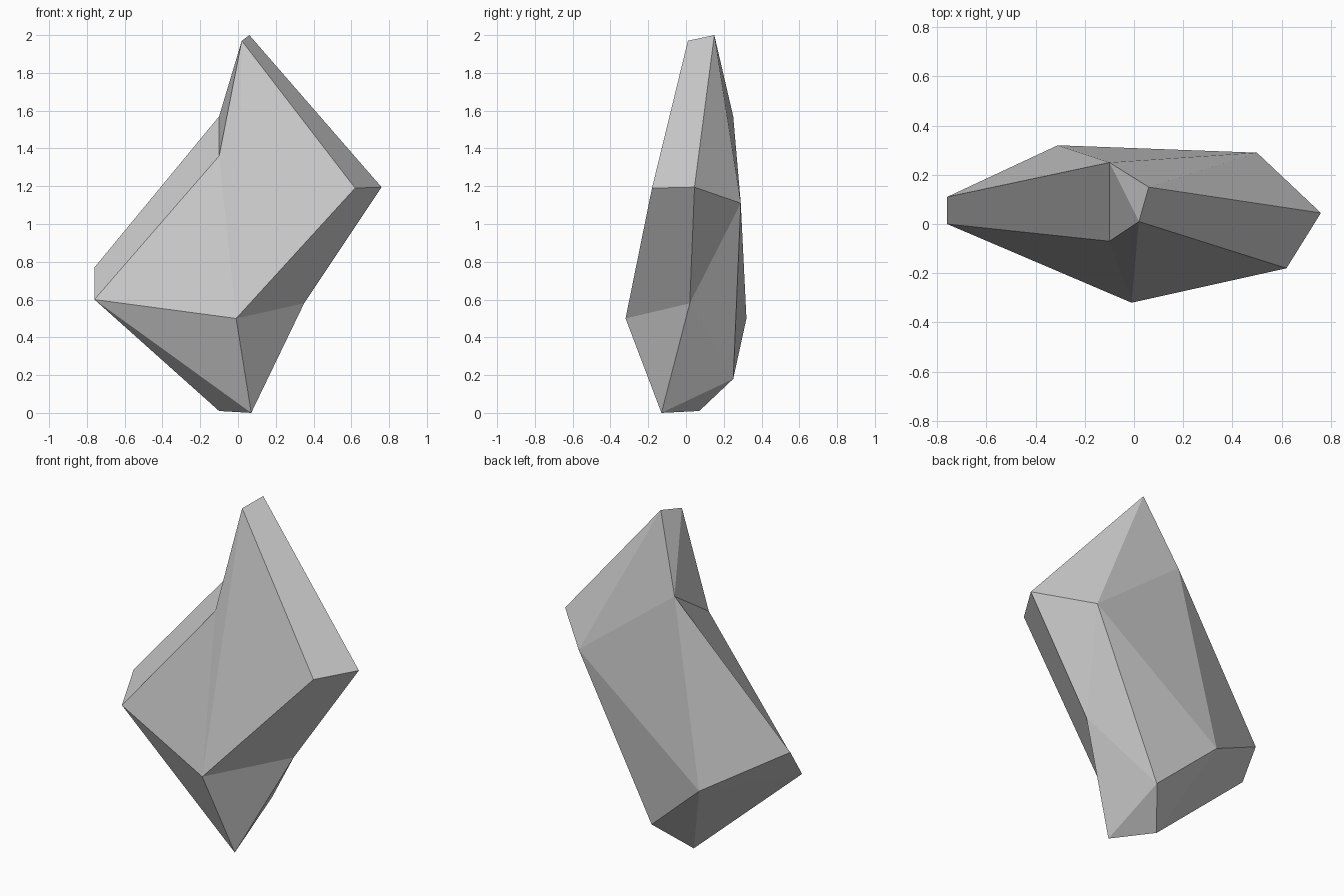
import bpy
import bmesh

cube = bpy.data.objects.get("Cube")
if cube:
    bpy.data.objects.remove(cube, do_unlink=True)

# One plain stone colour
stone = bpy.data.materials.new("stone_grey")
stone.use_nodes = True
stone.diffuse_color = (0.6, 0.6, 0.6, 1)
shader = next(n for n in stone.node_tree.nodes if n.type == "BSDF_PRINCIPLED")
shader.inputs["Base Color"].default_value = stone.diffuse_color
shader.inputs["Roughness"].default_value = 0.9

# Corners of the chipped rock
corners = {
    "peak_front": (0.02, 0.01, 1.97),
    "peak_back": (0.06, 0.15, 2.0),
    "notch_front": (-0.10, -0.07, 1.36),
    "notch_back": (-0.10, 0.25, 1.57),
    "west_front": (-0.76, 0.0, 0.60),
    "west_back": (-0.76, 0.11, 0.77),
    "belly": (-0.01, -0.32, 0.50),
    "east_front": (0.62, -0.18, 1.19),
    "east_tip": (0.76, 0.045, 1.195),
    "east_back": (0.50, 0.29, 1.11),
    "waist": (0.35, 0.02, 0.58),
    "foot_front": (0.07, -0.13, 0.0),
    "foot_mid": (-0.10, 0.07, 0.01),
    "foot_back": (0.05, 0.25, 0.18),
    "back_bulge": (-0.31, 0.32, 0.50),
}

# Facets, each named by its corners
facets = [
    # front
    "west_front belly notch_front",
    "notch_front belly peak_front",
    "peak_front belly east_front",
    # peak and notch
    "peak_front east_front east_tip peak_back",
    "notch_front peak_front notch_back",
    "notch_back peak_front peak_back",
    "west_front notch_front notch_back west_back",
    # right flank
    "belly waist east_tip east_front",
    "east_tip waist east_back",
    "peak_back east_tip east_back",
    "east_back waist foot_back",
    # underside
    "belly foot_front waist",
    "waist foot_front foot_back",
    "west_front foot_front belly",
    "west_front foot_mid foot_front",
    "foot_front foot_mid foot_back",
    "west_front back_bulge foot_mid",
    "foot_mid back_bulge foot_back",
    # back
    "west_front west_back back_bulge",
    "west_back notch_back back_bulge",
    "notch_back east_back back_bulge",
    "notch_back peak_back east_back",
    "back_bulge east_back foot_back",
]

# Build the rock as one closed, flat-shaded mesh
bm = bmesh.new()
points = {name: bm.verts.new(co) for name, co in corners.items()}
for facet in facets:
    bm.faces.new([points[name] for name in facet.split()])
bmesh.ops.recalc_face_normals(bm, faces=bm.faces)

mesh = bpy.data.meshes.new("rock")
bm.to_mesh(mesh)
bm.free()
mesh.materials.append(stone)
rock = bpy.data.objects.new("rock", mesh)
bpy.context.collection.objects.link(rock)
